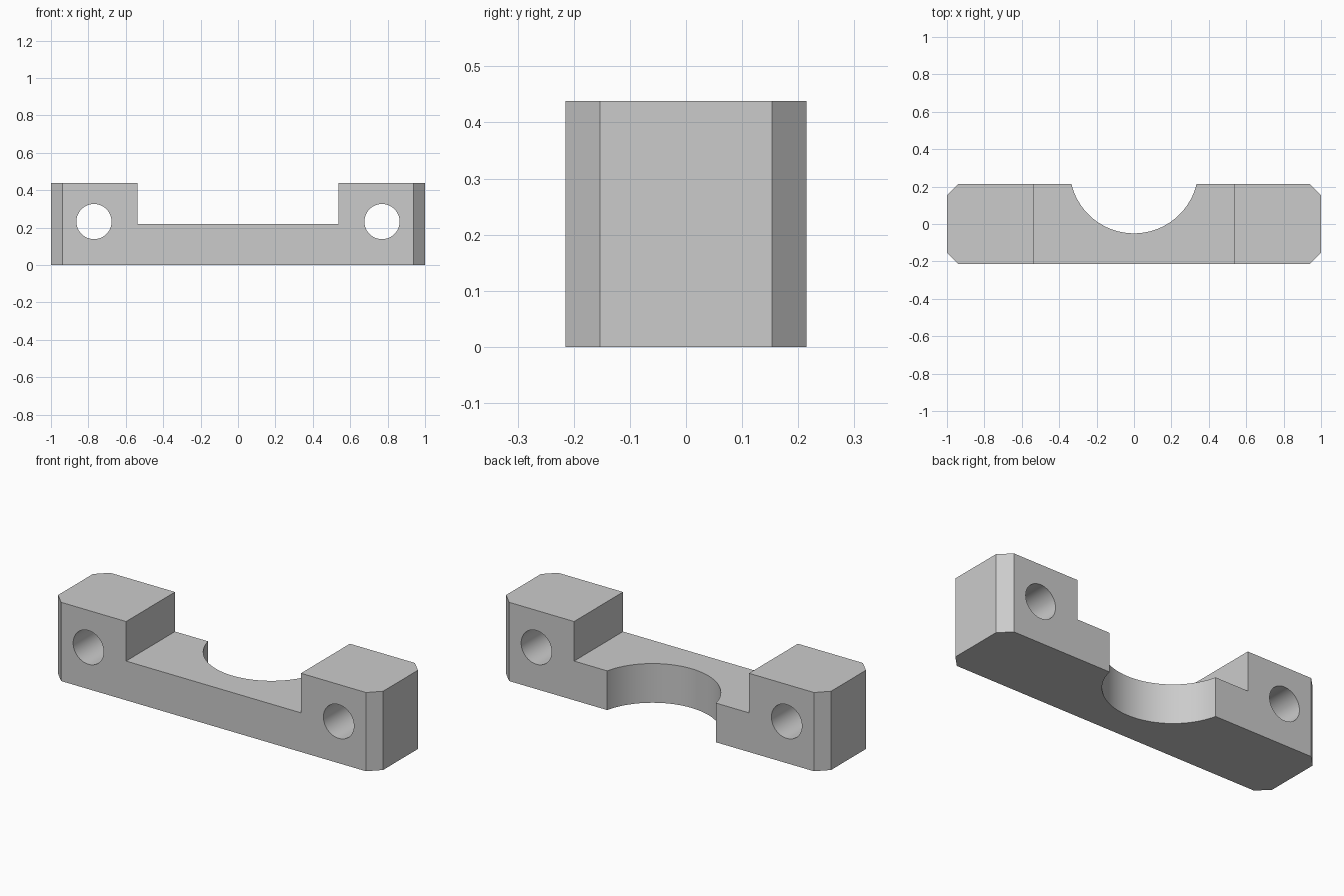
import bpy, bmesh, math
from mathutils import Matrix

if "Cube" in bpy.data.objects:
    bpy.data.objects.remove(bpy.data.objects["Cube"])

W, D, H = 1.0, 0.215, 0.438      # half width, half depth, height
CH = 0.062                       # corner chamfer
STEP_X, STEP_Z = 0.538, 0.218    # recess between the end blocks
HOLE_X, HOLE_Z, HOLE_R = 0.77, 0.232, 0.094
ARC_Y, ARC_R = 0.294, 0.344      # round cut-out in the back

grey = bpy.data.materials.new("plain grey")
grey.diffuse_color = (0.6, 0.6, 0.6, 1)
grey.use_nodes = True
grey.node_tree.nodes["Principled BSDF"].inputs["Base Color"].default_value = grey.diffuse_color


def make_object(name, bm):
    bmesh.ops.recalc_face_normals(bm, faces=bm.faces)
    mesh = bpy.data.meshes.new(name)
    bm.to_mesh(mesh)
    bm.free()
    mesh.materials.append(grey)
    obj = bpy.data.objects.new(name, mesh)
    bpy.context.collection.objects.link(obj)
    return obj


def cylinder(name, radius, depth, matrix, sides):
    bm = bmesh.new()
    bmesh.ops.create_cone(bm, cap_ends=True, segments=sides, radius1=radius,
                          radius2=radius, depth=depth, matrix=matrix)
    return make_object(name, bm)


# Clamp body: chamfered plan outline extruded upward
outline = [(-W + CH, -D), (W - CH, -D), (W, -D + CH), (W, D - CH),
           (W - CH, D), (-W + CH, D), (-W, D - CH), (-W, -D + CH)]
bm = bmesh.new()
base = bm.faces.new([bm.verts.new((x, y, 0)) for x, y in outline])
top = bmesh.ops.extrude_face_region(bm, geom=[base])["geom"]
bmesh.ops.translate(bm, vec=(0, 0, H),
                    verts=[v for v in top if isinstance(v, bmesh.types.BMVert)])
body = make_object("clamp_body", bm)

# Recess between the two end blocks
bm = bmesh.new()
bmesh.ops.create_cube(bm, size=1, matrix=Matrix.Translation((0, 0, STEP_Z + 0.5))
                      @ Matrix.Diagonal((2 * STEP_X, 2, 1, 1)))
cutters = [make_object("recess_cutter", bm)]

# Round cut-out and the two bolt holes
cutters.append(cylinder("round_cutter", ARC_R, 2,
                        Matrix.Translation((0, ARC_Y, 0)), 96))
for side, label in ((-1, "left"), (1, "right")):
    place = (Matrix.Translation((side * HOLE_X, 0, HOLE_Z))
             @ Matrix.Rotation(math.pi / 2, 4, 'X'))
    cutters.append(cylinder(label + "_hole_cutter", HOLE_R, 2, place, 64))

# Apply the cuts, then remove the cutters
bpy.context.view_layer.objects.active = body
body.select_set(True)
for cutter in cutters:
    mod = body.modifiers.new("cut", 'BOOLEAN')
    mod.operation = 'DIFFERENCE'
    mod.solver = 'EXACT'
    mod.object = cutter
    bpy.ops.object.modifier_apply(modifier=mod.name)
    bpy.data.objects.remove(cutter)

bpy.ops.object.shade_smooth_by_angle(angle=math.radians(30))
